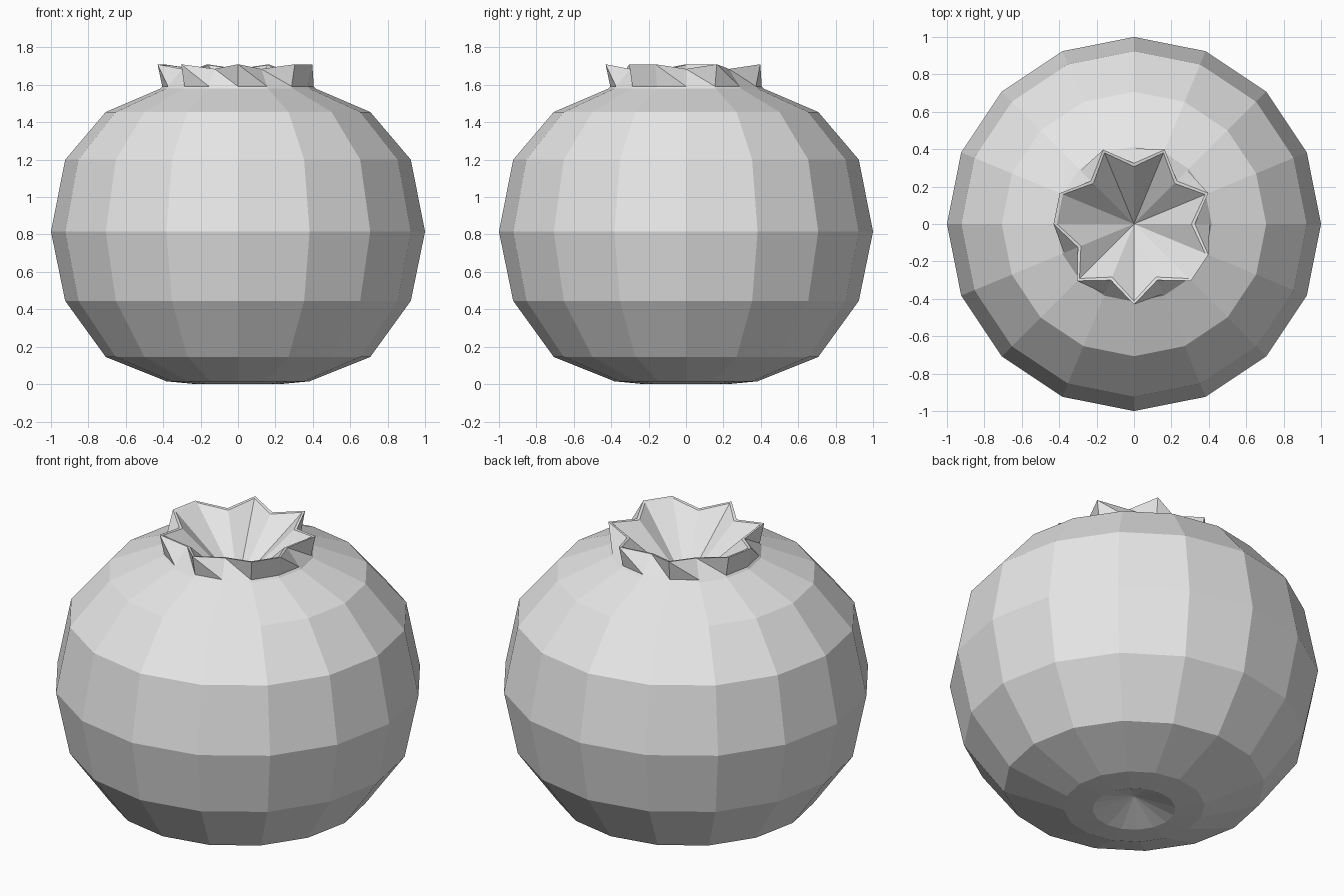
import bpy, bmesh
from math import cos, sin, tau

cube = bpy.data.objects.get("Cube")
if cube:
    bpy.data.objects.remove(cube)

SIDES = 16
skin = bpy.data.materials.new("pale_grey")
skin.use_nodes = True
grey = (0.8, 0.8, 0.8, 1)
skin.diffuse_color = grey
skin.node_tree.nodes["Principled BSDF"].inputs["Base Color"].default_value = grey

bm = bmesh.new()


def ring(radii, heights):
    return [bm.verts.new((r * cos(tau * i / SIDES), r * sin(tau * i / SIDES), z))
            for i, (r, z) in enumerate(zip(radii, heights))]


def even_ring(r, z):
    return ring([r] * SIDES, [z] * SIDES)


def bridge(low, high, split=False):
    for i in range(SIDES):
        j = (i + 1) % SIDES
        if split:
            bm.faces.new((low[i], low[j], high[i]))
            bm.faces.new((low[j], high[j], high[i]))
        else:
            bm.faces.new((low[i], low[j], high[j], high[i]))


def cap(loop, z):
    pole = bm.verts.new((0, 0, z))
    for i in range(SIDES):
        bm.faces.new((loop[i], loop[(i + 1) % SIDES], pole))


# Round body, from the rim of the bottom dimple up to the crown
profile = [(0.225, 0.0), (0.383, 0.015), (0.707, 0.145), (0.924, 0.445), (1.0, 0.815),
           (0.924, 1.2), (0.707, 1.455), (0.415, 1.58), (0.405, 1.592)]
body = [even_ring(r, z) for r, z in profile]
for low, high in zip(body, body[1:]):
    bridge(low, high)
cap(body[0], 0.08)

# Uneven star crown: T is a tip and n a notch, counter-clockwise from +x
pattern = "nTnTnTnTTnTnTnTT"
radii = [0.43 if c == "T" else 0.325 for c in pattern]
heights = [1.71 if c == "T" else 1.685 for c in pattern]
rim = ring(radii, heights)
lip = ring([r - 0.018 for r in radii], [z - 0.004 for z in heights])
bridge(body[-1], rim, split=True)
bridge(rim, lip)

# Funnel inside the crown
cap(lip, 1.38)

bmesh.ops.recalc_face_normals(bm, faces=bm.faces)
mesh = bpy.data.meshes.new("berry")
bm.to_mesh(mesh)
bm.free()
mesh.materials.append(skin)
berry = bpy.data.objects.new("berry", mesh)
bpy.context.collection.objects.link(berry)
